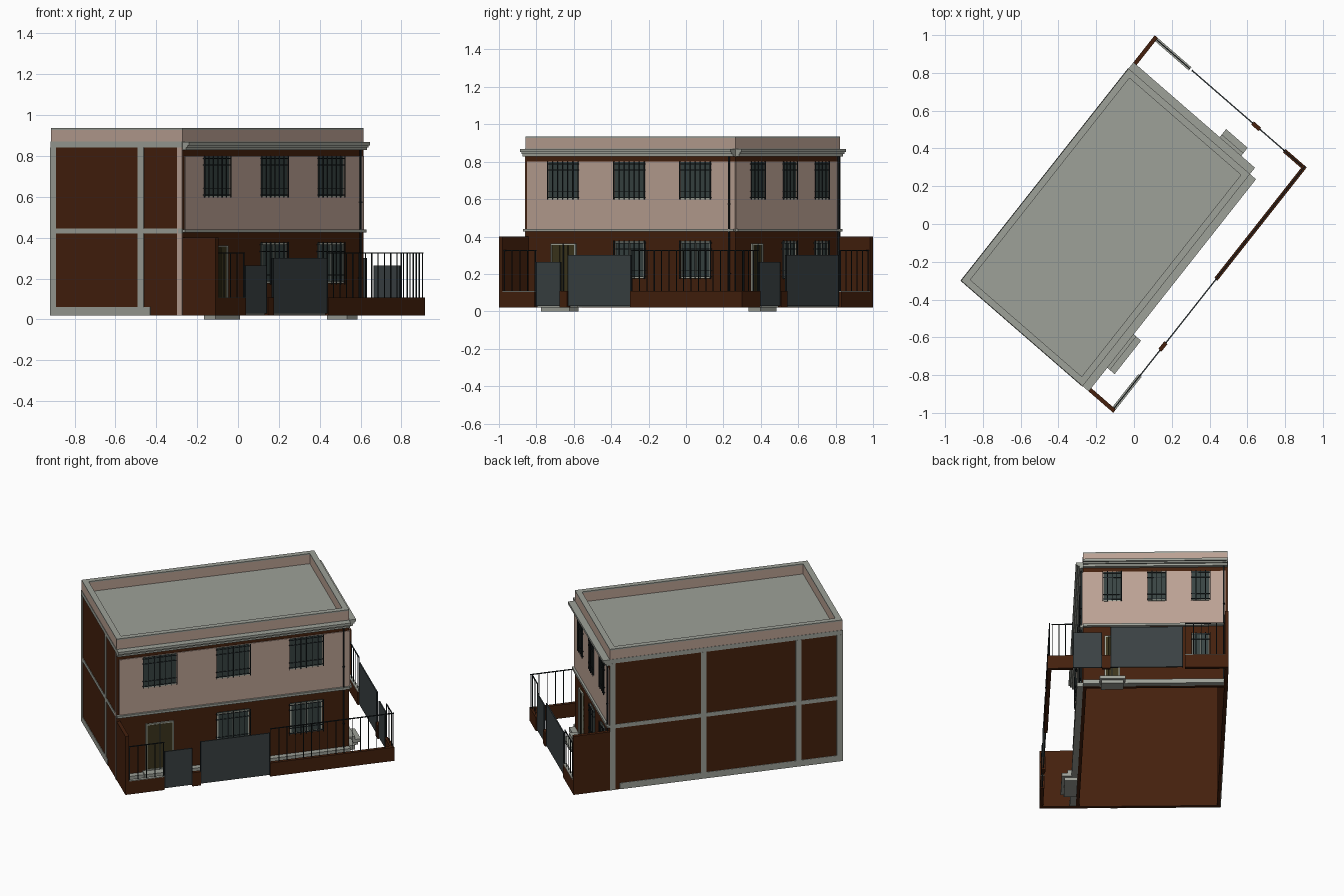
import bpy, bmesh

if "Cube" in bpy.data.objects:
    bpy.data.objects.remove(bpy.data.objects["Cube"])

# Lot axes: the plan is a slightly skewed parallelogram. s runs along the long side, t along the short one
U, V, ORG = (0.624, 0.791), (0.761, -0.661), (-0.915, -0.30)
SB, TB = 1.42, 0.845      # building size
SL, TL = 1.642, 1.058     # lot size


def material(name, rgb):
    m = bpy.data.materials.new(name)
    m.diffuse_color = (*rgb, 1)
    m.use_nodes = True
    m.node_tree.nodes["Principled BSDF"].inputs["Base Color"].default_value = m.diffuse_color
    return m


BRICK = material("brown_brick", (0.058, 0.0145, 0.004))
TAN = material("tan_plaster", (0.50, 0.36, 0.295))
GREY = material("grey_concrete", (0.34, 0.355, 0.315))
GATE = material("gate_metal", (0.042, 0.053, 0.056))
IRON = material("black_iron", (0.012, 0.017, 0.019))
GLASS = material("dark_glass", (0.040, 0.058, 0.056))
FRAME = material("pale_frame", (0.36, 0.38, 0.32))
DOOR = material("olive_door", (0.045, 0.036, 0.012))


def make(name, mat, boxes):
    """One object from skewed boxes (s0, s1, t0, t1, z0, z1)."""
    bm = bmesh.new()
    for s0, s1, t0, t1, z0, z1 in boxes:
        v = [bm.verts.new((ORG[0] + s * U[0] + t * V[0], ORG[1] + s * U[1] + t * V[1], z))
             for z in (z0, z1) for s, t in ((s0, t0), (s1, t0), (s1, t1), (s0, t1))]
        for f in ((0, 1, 2, 3), (4, 5, 6, 7), (0, 1, 5, 4), (1, 2, 6, 5), (2, 3, 7, 6), (3, 0, 4, 7)):
            bm.faces.new([v[i] for i in f])
    bmesh.ops.recalc_face_normals(bm, faces=bm.faces)
    me = bpy.data.meshes.new(name)
    bm.to_mesh(me)
    bm.free()
    me.materials.append(mat)
    ob = bpy.data.objects.new(name, me)
    bpy.context.collection.objects.link(ob)
    return ob


def long_side(a0, a1, d0, d1, z0, z1):
    return (a0, a1, TB + d0, TB + d1, z0, z1)


def short_side(a0, a1, d0, d1, z0, z1):
    return (SB + d0, SB + d1, a0, a1, z0, z1)


def ring(w, z0, z1):
    return [(0, SB, 0, w, z0, z1), (0, SB, TB - w, TB, z0, z1),
            (0, w, w, TB - w, z0, z1), (SB - w, SB, w, TB - w, z0, z1)]


# Hollow walls open at the bottom, roof slab and parapet
make("building_walls", BRICK, ring(0.02, 0.02, 0.842))
make("roof_slab", GREY, [(-0.002, SB, -0.002, TB, 0.842, 0.87)])
make("parapet", TAN, ring(0.035, 0.87, 0.928))
make("parapet_cap", GREY, ring(0.035, 0.928, 0.936))

# Cornice, floor band, skirting and plaster panels on the two street facades
cornice, band, plaster, skirting = [], [], [], []
for side, length in ((long_side, SB), (short_side, TB)):
    cornice += [side(0, length, 0, 0.022, 0.828, 0.842),
                side(0, length, 0, 0.032, 0.842, 0.852),
                side(0, length, 0, 0.042, 0.852, 0.868)]
    band += [side(0, length, 0, 0.018, 0.426, 0.441)]
    skirting += [side(0.022, length, 0, 0.036, 0.022, 0.05)]
a, b = (long_side(0.016, SB, 0, 0.005, 0.441, 0.8), short_side(0.012, TB, 0, 0.005, 0.441, 0.8))
make("cornice", GREY, cornice)
make("floor_band", GREY, band)
make("skirting", GREY, skirting)
make("plaster_panels", TAN, [a, b])

# Concrete frame on the two blind walls
E = 0.003
frame = []
for z0, z1 in ((0.02, 0.06), (0.42, 0.445)):
    frame += [(-E, 0.002, -E, TB if z0 > 0.1 else 0.64, z0, z1),
              (-E, SB if z0 > 0.1 else 1.36, -E, 0.002, z0, z1)]
for t0, t1 in ((-E, 0.033), (0.56, 0.598)):
    frame.append((-E, 0.002, t0, t1, 0.02, 0.842))
for s0, s1 in ((0, 0.035), (0.25, 0.285), (0.83, 0.865), (1.385, SB)):
    frame.append((s0, s1, -E, 0.002, 0.02, 0.842))
make("concrete_frame", GREY, frame)
make("corner_strip", TAN, [(-E, 0.002, 0.812, TB, 0.02, 0.842)])

# Windows with frames and iron grilles, and the doors
glass, frames, grilles, doors = [], [], [], []


def border(side, a0, a1, z0, z1, w, d0, d1):
    return [side(a0, a0 + w, d0, d1, z0, z1), side(a1 - w, a1, d0, d1, z0, z1),
            side(a0, a1, d0, d1, z0, z0 + w), side(a0, a1, d0, d1, z1 - w, z1)]


def window(side, mid, half, z0, z1, pale):
    a0, a1 = mid - half, mid + half
    glass.append(side(a0 + 0.004, a1 - 0.004, 0, 0.007, z0 + 0.004, z1 - 0.002))
    if pale:
        frames.extend(border(side, a0 + 0.004, a1 - 0.004, z0 + 0.006, z1 - 0.004, 0.009, 0.005, 0.009))
        frames.append(side(mid - 0.005, mid + 0.005, 0.005, 0.009, z0 + 0.01, z1 - 0.006))
    else:
        frames.append(side(a0 + 0.006, a1 - 0.006, 0.005, 0.009, z0 + 0.002, z0 + 0.008))
    n = 7 if half > 0.08 else 5
    for i in range(n):
        m = a0 + (a1 - a0) * i / (n - 1)
        grilles.append(side(m - 0.002, m + 0.002, 0.011, 0.015, z0, z1))
    for k in (0.06, 0.22, 0.78, 0.94):
        z = z0 + (z1 - z0) * k
        grilles.append(side(a0, a1, 0.010, 0.014, z - 0.002, z + 0.002))
        for m in (a0, a1):
            grilles.append(side(m - 0.002, m + 0.002, 0, 0.014, z - 0.002, z + 0.002))


def door(side, mid, half, z0=0.06, z1=0.362):
    a0, a1 = mid - half, mid + half
    doors.append(side(a0, a1, 0, 0.006, z0, z1))
    frames.extend(border(side, a0, a1, z0, z1, 0.008, 0, 0.011))
    for k in (-0.33, 0.33):
        doors.append(side(mid + k * half - 0.005, mid + k * half + 0.005, 0.005, 0.011, z0, z1 - 0.01))
    grilles.append(side(mid - 0.003, mid + 0.003, 0.005, 0.012, z0, z1))


for side, mids, half in ((long_side, (0.262, 0.711, 1.157), 0.103),
                         (short_side, (0.675, 0.415, 0.157), 0.055)):
    for i, mid in enumerate(mids):
        window(side, mid, half, 0.597, 0.80, False)
        if i:
            window(side, mid, half, 0.172, 0.378, True)
        else:
            door(side, mid, half * 0.82)
make("window_glass", GLASS, glass)
make("window_frames", FRAME, frames)
make("window_grilles", IRON, grilles)
make("doors", DOOR, doors)

# Door steps, each a slab on a narrower footing
make("door_steps", GREY, [
    long_side(0.158, 0.382, 0, 0.093, 0.02, 0.04), long_side(0.158, 0.382, 0, 0.06, 0.04, 0.06),
    short_side(0.60, 0.75, 0, 0.096, 0.02, 0.04), short_side(0.60, 0.75, 0, 0.06, 0.04, 0.06)])
make("step_footings", GREY, [
    long_side(0.168, 0.36, 0, 0.075, 0, 0.02), short_side(0.61, 0.74, 0, 0.08, 0, 0.02)])

# Rain pipes with clamps
pipes = []
for side, a in ((long_side, 1.385), (short_side, 0.022)):
    pipes.append(side(a - 0.004, a + 0.004, 0.006, 0.014, 0.05, 0.835))
    for z in (0.2, 0.57):
        pipes.append(side(a - 0.006, a + 0.006, 0, 0.016, z, z + 0.006))
make("rain_pipes", IRON, pipes)

# Yard: tall end walls, low walls, railings and gates
make("tall_end_walls", BRICK, [(0, 0.022, TB, TL, 0.02, 0.40), (SB, SL, 0, 0.022, 0.02, 0.40)])


def yard_long(a0, a1, d0, d1, z0, z1):
    return (a0, a1, TL - d1, TL - d0, z0, z1)


def yard_short(a0, a1, d0, d1, z0, z1):
    return (SL - d1, SL - d0, a0, a1, z0, z1)


low, caps, rails, gates = [], [], [], []
for side, walls, leaves in (
        (yard_long, ((0.022, 0.24, 1), (0.41, 0.46, 0), (0.885, SL, 1)),
         ((0.243, 0.407, 0.265), (0.462, 0.882, 0.30))),
        (yard_short, ((0.022, 0.255, 1), (0.69, 0.74, 0), (0.91, TL - 0.022, 1)),
         ((0.743, 0.907, 0.265), (0.27, 0.688, 0.30)))):
    for a0, a1, railed in walls:
        low.append(side(a0, a1, 0, 0.022, 0.02, 0.104))
        (caps if a0 < 0.1 else low).append(side(a0, a1, 0, 0.022, 0.104, 0.108))
        if railed:
            n = max(2, round((a1 - a0) / 0.05))
            for i in range(n + 1):
                a = a0 + 0.005 + (a1 - a0 - 0.01) * i / n
                rails.append(side(a - 0.002, a + 0.002, 0.009, 0.013, 0.106, 0.326))
            rails.append(side(a0, a1, 0.008, 0.014, 0.322, 0.327))
    for a0, a1, top in leaves:
        gates.append(side(a0, a1, 0.007, 0.014, 0.028, top))
        for a in (a0, a1):
            rails.append(side(a - 0.003, a + 0.003, 0.006, 0.015, 0.028, top))
make("low_yard_walls", BRICK, low)
make("low_wall_caps", GREY, caps)
make("yard_railings", IRON, rails)
make("yard_gates", GATE, gates)
